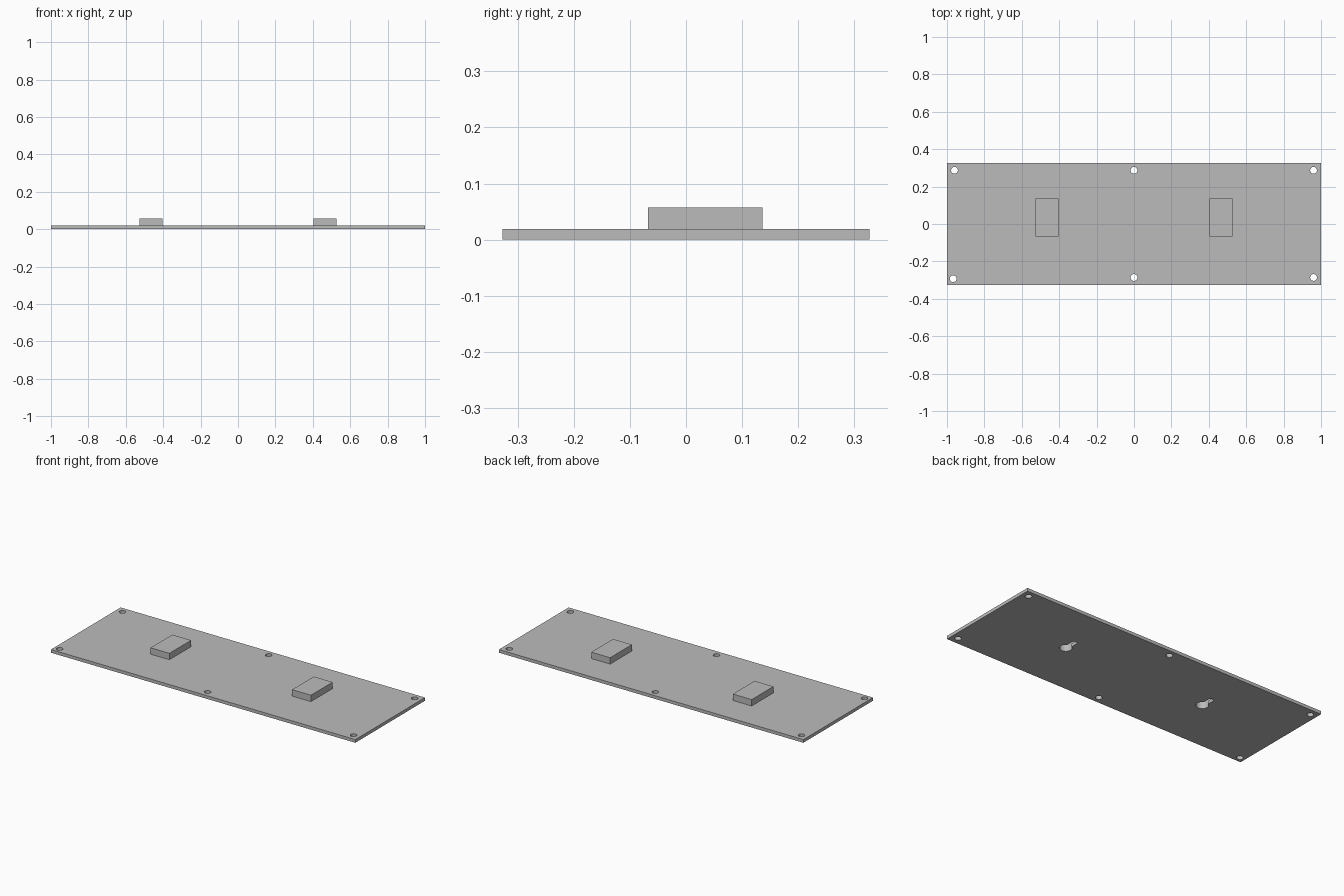
import bpy, bmesh, math

cube = bpy.data.objects.get("Cube")
if cube:
    bpy.data.objects.remove(cube, do_unlink=True)

HALF_X, HALF_Y = 1.0, 0.327
PLATE_TOP, BLOCK_TOP = 0.019, 0.057
CAVITY_TOP = 0.047
BLOCK_X, HEAD_R, NECK_R, SLIDE = 0.465, 0.034, 0.015, 0.068

grey = bpy.data.materials.new("plain grey")
grey.use_nodes = True
colour = (0.5, 0.5, 0.5, 1)
grey.diffuse_color = colour
grey.node_tree.nodes["Principled BSDF"].inputs["Base Color"].default_value = colour


def prism(name, outline, z0, z1):
    """Extrude a counter-clockwise outline from z0 to z1."""
    bm = bmesh.new()
    base = bm.faces.new([bm.verts.new((x, y, z0)) for x, y in outline])
    top = bmesh.ops.extrude_face_region(bm, geom=[base])["geom"]
    bmesh.ops.translate(bm, vec=(0, 0, z1 - z0),
                        verts=[v for v in top if isinstance(v, bmesh.types.BMVert)])
    bmesh.ops.recalc_face_normals(bm, faces=bm.faces)
    mesh = bpy.data.meshes.new(name)
    bm.to_mesh(mesh)
    bm.free()
    mesh.materials.append(grey)
    obj = bpy.data.objects.new(name, mesh)
    bpy.context.collection.objects.link(obj)
    return obj


def rectangle(x0, x1, y0, y1):
    return [(x0, y0), (x1, y0), (x1, y1), (x0, y1)]


def capsule(cx, cy, r, length=0.0, n=16):
    """Round-ended slot running along +y; a circle when length is zero."""
    pts = []
    for start, y in ((0, cy + length), (math.pi, cy)):
        for i in range(n + 1 if length else n):
            a = start + math.pi * i / n
            pts.append((cx + r * math.cos(a), y + r * math.sin(a)))
    return pts


def cut(target, outline, z0, z1):
    cutter = prism("cutter", outline, z0, z1)
    cutter.hide_render = True
    mod = target.modifiers.new("cut", "BOOLEAN")
    mod.operation, mod.solver, mod.object = "DIFFERENCE", "EXACT", cutter
    bpy.ops.object.select_all(action="DESELECT")
    bpy.context.view_layer.objects.active = target
    target.select_set(True)
    bpy.ops.object.modifier_apply(modifier=mod.name)
    bpy.data.objects.remove(cutter, do_unlink=True)


# Flat mounting plate with six screw holes
plate = prism("plate", rectangle(-HALF_X, HALF_X, -HALF_Y, HALF_Y), 0, PLATE_TOP)
for x in (-0.96, 0, 0.96):
    for y in (-0.286, 0.287):
        corner = x < 0 and y < 0
        cut(plate, capsule(x - 0.007 * corner, y - 0.007 * corner, 0.018), -0.1, 0.1)

# Raised blocks, each covering a keyhole hanger opened from below
for side, x in (("right", -BLOCK_X), ("left", BLOCK_X)):
    cut(plate, capsule(x, 0, HEAD_R), -0.1, 0.1)
    cut(plate, capsule(x, 0, NECK_R, SLIDE), -0.1, 0.1)
    block = prism(side + "_hanger_block",
                  rectangle(x - 0.062, x + 0.062, -SLIDE, 2 * SLIDE),
                  PLATE_TOP, BLOCK_TOP)
    cut(block, capsule(x, 0, HEAD_R, SLIDE), -0.1, CAVITY_TOP)

# Smooth the round walls, keep the edges sharp
for obj in bpy.context.collection.objects:
    if obj.type == "MESH" and (obj == plate or obj.name.endswith("hanger_block")):
        bpy.ops.object.select_all(action="DESELECT")
        obj.select_set(True)
        bpy.context.view_layer.objects.active = obj
        bpy.ops.object.shade_smooth_by_angle(angle=math.radians(30))
